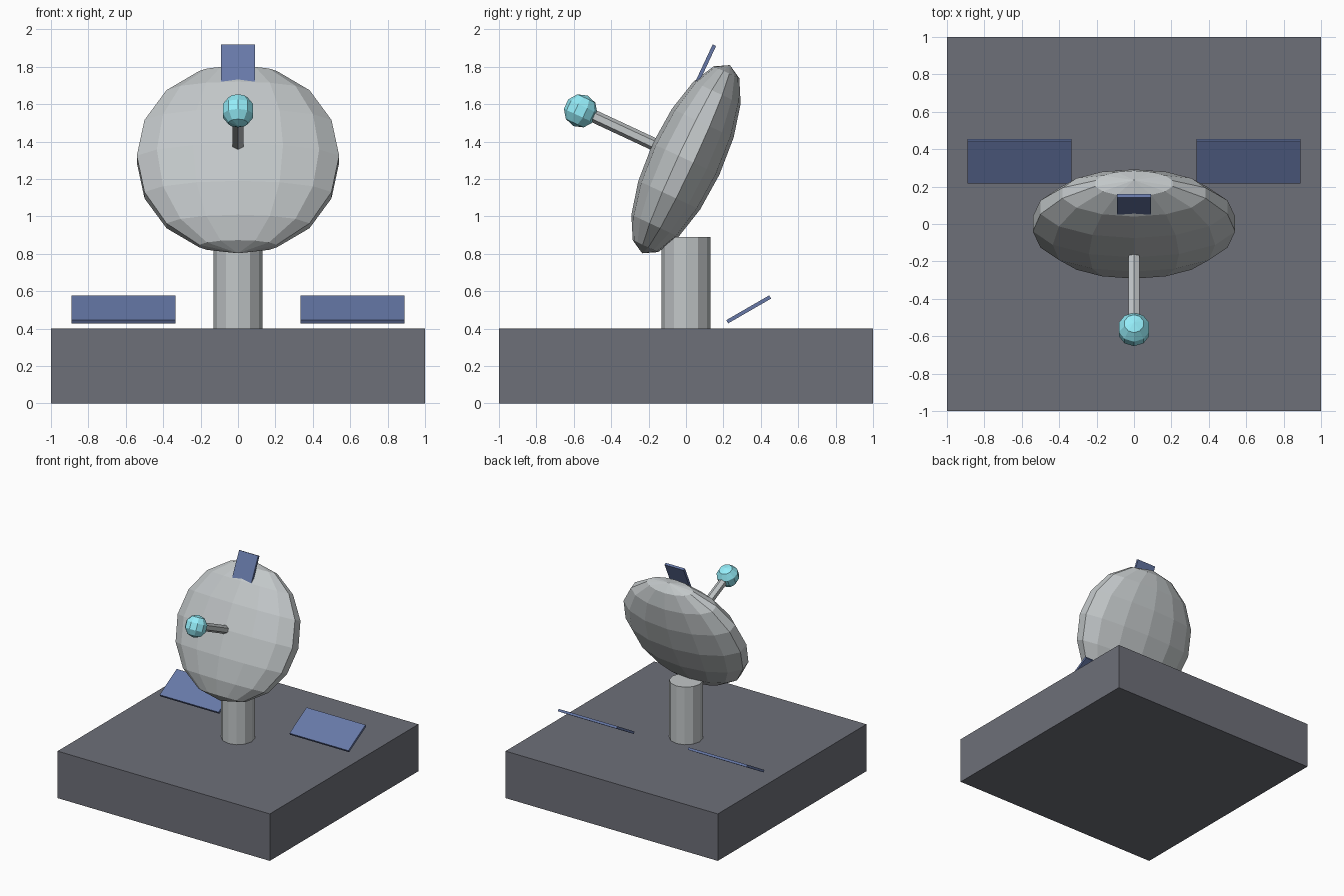
import bpy
import bmesh
from math import radians
from mathutils import Matrix, Vector

if "Cube" in bpy.data.objects:
    bpy.data.objects.remove(bpy.data.objects["Cube"])


def material(name, rgb):
    m = bpy.data.materials.new(name)
    m.diffuse_color = (*rgb, 1)
    m.use_nodes = True
    m.node_tree.nodes["Principled BSDF"].inputs["Base Color"].default_value = m.diffuse_color
    return m


SLATE = material("slate", (0.155, 0.16, 0.19))
GREY = material("cool_grey", (0.54, 0.57, 0.58))
BLUE = material("panel_blue", (0.135, 0.19, 0.39))
CYAN = material("cyan", (0.30, 0.85, 0.95))


def rot(deg, axis):
    return Matrix.Rotation(radians(deg), 4, axis)


def finish(name, bm, matrix, mat):
    mesh = bpy.data.meshes.new(name)
    bm.to_mesh(mesh)
    bm.free()
    mesh.transform(matrix)
    mesh.materials.append(mat)
    ob = bpy.data.objects.new(name, mesh)
    bpy.context.collection.objects.link(ob)
    return ob


def box(name, size, matrix, mat):
    bm = bmesh.new()
    bmesh.ops.create_cube(bm, size=1)
    bmesh.ops.scale(bm, vec=Vector(size), verts=bm.verts)
    return finish(name, bm, matrix, mat)


def cylinder(name, sides, radius, depth, matrix, mat):
    bm = bmesh.new()
    bmesh.ops.create_cone(bm, cap_ends=True, segments=sides, radius1=radius,
                          radius2=radius, depth=depth)
    return finish(name, bm, matrix, mat)


def sphere(name, segments, rings, radius, matrix, mat):
    bm = bmesh.new()
    bmesh.ops.create_uvsphere(bm, u_segments=segments, v_segments=rings, radius=radius)
    return finish(name, bm, matrix, mat)


T = Matrix.Translation

# Base block and pedestal
box("base", (2, 2, 0.4), T((0, 0, 0.2)), SLATE)
cylinder("pedestal", 12, 0.13, 0.49, T((0, 0, 0.645)), GREY)

# Dish head: everything here shares one backward-leaning frame
head = T((0, 0, 1.306)) @ rot(-25, 'X')
sphere("dish", 14, 8, 0.555, head @ Matrix.Diagonal((1, 0.355, 1, 1)), GREY)
cylinder("feed_arm", 6, 0.034, 0.52, head @ T((0, -0.36, 0)) @ rot(90, 'X'), GREY)
sphere("feed_tip", 10, 5, 0.09, head @ T((0, -0.62, -0.004)), CYAN)
box("top_panel", (0.18, 0.02, 0.245), head @ T((0, -0.12, 0.494)), BLUE)

# Tilted panels hovering over the rear of the base
for side, label in ((-1, "left"), (1, "right")):
    box(f"{label}_solar_panel", (0.555, 0.265, 0.02),
        T((side * 0.612, 0.335, 0.503)) @ rot(30, 'X'), BLUE)
